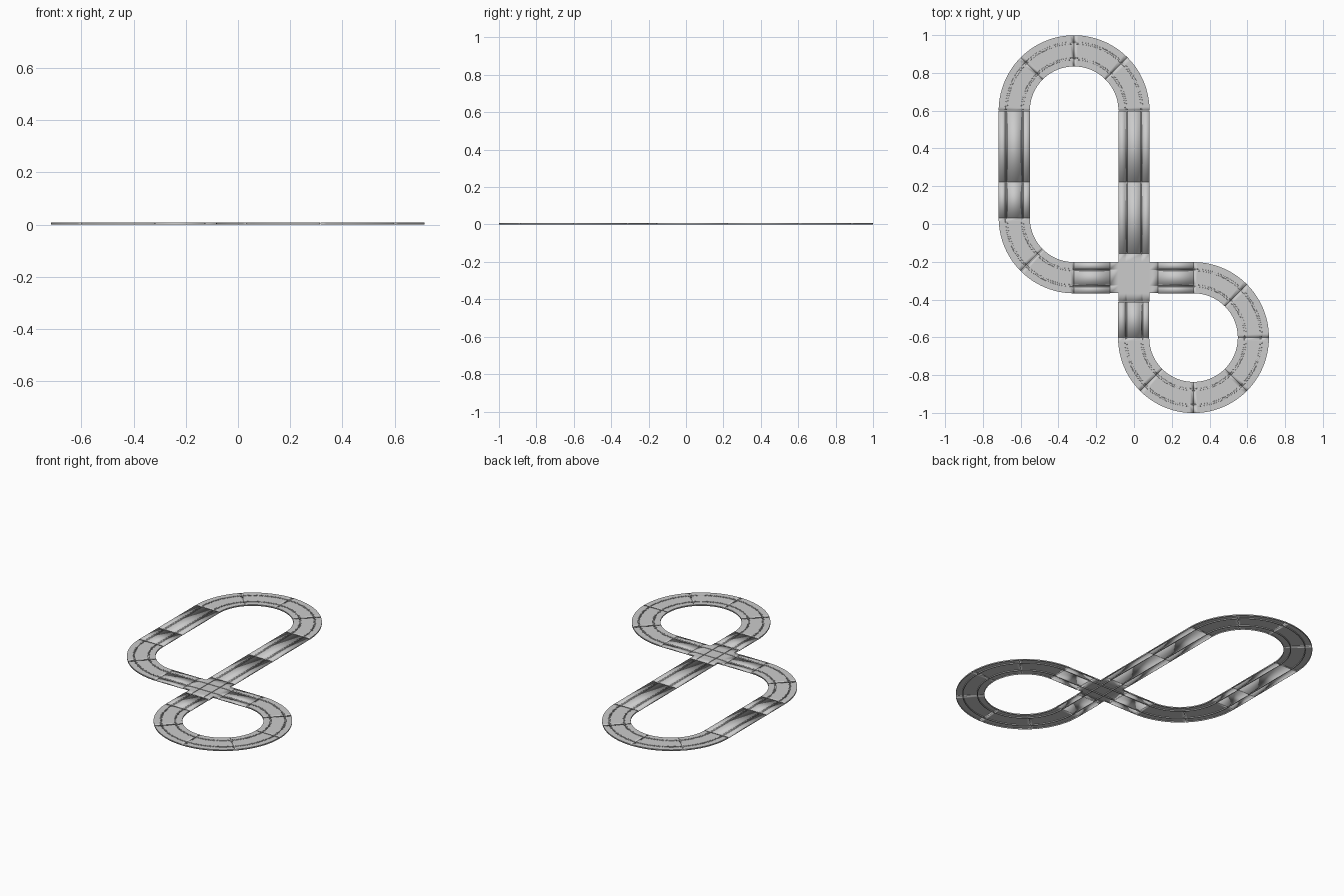
import bpy, bmesh
from math import sin, cos, pi
from mathutils import Vector

if "Cube" in bpy.data.objects:
    bpy.data.objects.remove(bpy.data.objects["Cube"])

HALF = 0.0825      # half track width
R = 0.317          # centreline radius of curves
FULL, SHORT, CROSS = 0.378, 0.189, 0.254
H, FLOOR = 0.008, 0.0025   # deck height and slot floor
LANE, SLOT = 0.042, 0.002  # lane offset and half slot width
GAP = 0.0003               # half gap at each joint

# open cross-section: skirt, deck, two slots, skirt
DECK = [(-HALF, 0), (-HALF, H)]
for c in (-LANE, LANE):
    DECK += [(c - SLOT, H), (c - SLOT, FLOOR), (c + SLOT, FLOOR), (c + SLOT, H)]
DECK += [(HALF, H), (HALF, 0)]


def finish(bm, name, thickness):
    me = bpy.data.meshes.new(name)
    bm.to_mesh(me)
    bm.free()
    ob = bpy.data.objects.new(name, me)
    bpy.context.collection.objects.link(ob)
    m = ob.modifiers.new("shell", 'SOLIDIFY')
    m.thickness = thickness
    m.offset = -1
    bpy.ops.object.select_all(action='DESELECT')
    ob.select_set(True)
    bpy.context.view_layer.objects.active = ob
    bpy.ops.object.shade_smooth_by_angle(angle=pi / 6)
    return ob


def sweep(bm, frames, profile):
    rows = [[bm.verts.new((p.x + s * sin(a), p.y - s * cos(a), z)) for s, z in profile]
            for p, a in frames]
    for u, v in zip(rows, rows[1:]):
        for j in range(len(profile) - 1):
            bm.faces.new((u[j], u[j + 1], v[j + 1], v[j]))


def section(name, frames):
    # moulded deck
    bm = bmesh.new()
    sweep(bm, frames, DECK)
    finish(bm, name, 0.0012)
    # conductor strips beside each slot
    bm = bmesh.new()
    for c in (-LANE, LANE):
        for d in (-0.005, 0.005):
            z = H + 0.0003
            sweep(bm, frames, [(c + d - 0.0015, z), (c + d + 0.0015, z)])
    finish(bm, name + "_rails", 0.0004)


def straight(name, pos, ang, length):
    d = Vector((cos(ang), sin(ang)))
    section(name, [(pos + d * GAP, ang), (pos + d * (length - GAP), ang)])
    return pos + d * length, ang


def curve(name, pos, ang, turn, n=14):
    # 45 degree curve; turn is +1 for left, -1 for right
    centre = pos + turn * R * Vector((-sin(ang), cos(ang)))
    e = GAP / R
    frames = []
    for i in range(n + 1):
        a = ang + turn * (e + (pi / 4 - 2 * e) * i / n)
        frames.append((centre + turn * R * Vector((sin(a), -cos(a))), a))
    section(name, frames)
    return centre + turn * R * Vector((sin(ang + turn * pi / 4), -cos(ang + turn * pi / 4))), ang + turn * pi / 4


def crossing(name, cx, cy):
    e = CROSS / 2 - GAP
    b = [-e, -HALF, -LANE - SLOT, -LANE + SLOT, LANE - SLOT, LANE + SLOT, HALF, e]
    n = len(b) - 1

    def height(i, j):
        if not (0 <= i < n and 0 <= j < n):
            return None                       # open arm end
        if i in (0, n - 1) and j in (0, n - 1):
            return 0                          # notch between arms
        return FLOOR if i in (2, 4) or j in (2, 4) else H

    bm = bmesh.new()

    def quad(*pts):
        bm.faces.new([bm.verts.new((cx + x, cy + y, z)) for x, y, z in pts])

    for i in range(n):
        for j in range(n):
            h = height(i, j)
            x0, x1, y0, y1 = b[i], b[i + 1], b[j], b[j + 1]
            if h:
                quad((x0, y0, h), (x1, y0, h), (x1, y1, h), (x0, y1, h))
            for k, (p, q) in (((i + 1, j), ((x1, y0), (x1, y1))),
                              ((i, j + 1), ((x1, y1), (x0, y1)))):
                g = height(*k)
                if g is None or g == h:
                    continue
                # wall faces towards the lower cell
                if g > h:
                    p, q = q, p
                lo, hi = min(g, h), max(g, h)
                quad((*p, lo), (*q, lo), (*q, hi), (*p, hi))
    bmesh.ops.remove_doubles(bm, verts=bm.verts, dist=1e-5)
    finish(bm, name, 0.0012)


# lay the circuit as a chain, starting north of the crossing
# F full straight, S short straight, L/R curves, X pass through crossing
pos, ang = Vector((0, -0.1565)), pi / 2
crossing("crossing", 0, pos.y - CROSS / 2)
for k, piece in enumerate("FFLLLLFSLLSXSRRRRRRS"):
    if piece == "X":
        pos = pos + Vector((cos(ang), sin(ang))) * CROSS
    elif piece in "LR":
        pos, ang = curve(f"curve_{k}", pos, ang, 1 if piece == "L" else -1)
    else:
        pos, ang = straight(f"straight_{k}", pos, ang, FULL if piece == "F" else SHORT)
